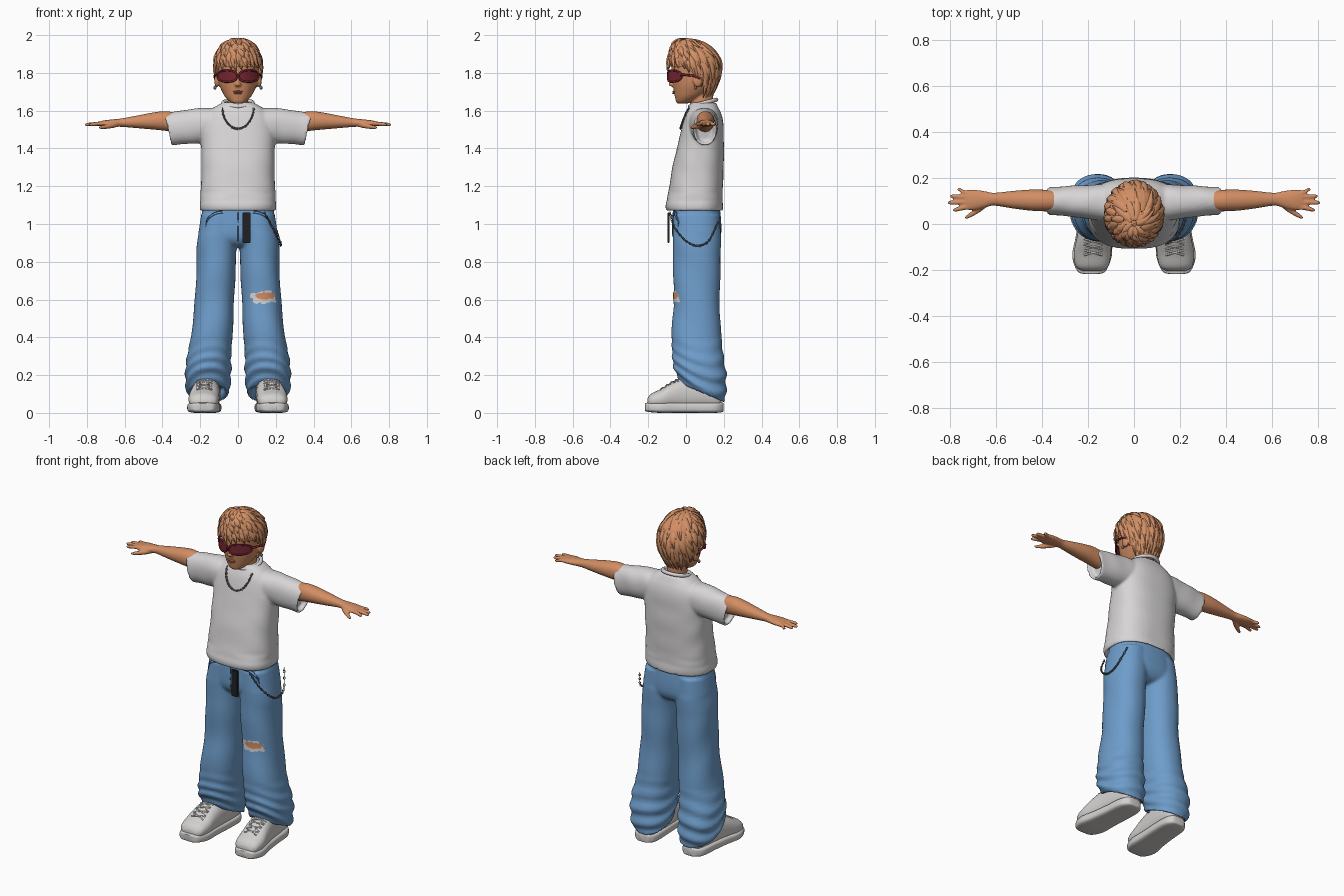
import bpy, bmesh, math, random
from math import sin, cos, pi
from mathutils import Vector
from mathutils.bvhtree import BVHTree

random.seed(4)
cube = bpy.data.objects.get("Cube")
if cube:
    bpy.data.objects.remove(cube, do_unlink=True)


def material(name, *rgb):
    m = bpy.data.materials.new(name)
    m.use_nodes = True
    col = [c ** 2.2 for c in rgb] + [1]
    m.diffuse_color = col
    m.node_tree.nodes["Principled BSDF"].inputs["Base Color"].default_value = col
    return m


skin = material("skin", .82, .55, .39)
hair = material("hair", .82, .56, .4)
lip = material("lips", .7, .42, .34)
denim = material("denim", .43, .61, .79)
dark_denim = material("dark denim", .26, .4, .56)
cotton = material("white cotton", .84, .83, .83)
leather = material("shoe white", .82, .81, .8)
red = material("dark red plastic", .47, .17, .21)
black = material("black webbing", .15, .15, .16)
metal = material("grey metal", .42, .42, .43)


def finish(name, bm, mat, mirror=False, voxel=0, subsurf=0):
    """Turn a bmesh into a smooth object with its modifiers."""
    bmesh.ops.recalc_face_normals(bm, faces=bm.faces)
    for f in bm.faces:
        f.smooth = True
    me = bpy.data.meshes.new(name)
    bm.to_mesh(me)
    bm.free()
    me.materials.append(mat)
    me.set_sharp_from_angle(angle=math.radians(50))
    ob = bpy.data.objects.new(name, me)
    bpy.context.collection.objects.link(ob)
    if mirror:
        ob.modifiers.new("mirror", "MIRROR").use_mirror_merge = False
    if voxel:
        r = ob.modifiers.new("blend", "REMESH")
        r.mode, r.voxel_size, r.use_smooth_shade = "VOXEL", voxel, True
        s = ob.modifiers.new("soften", "SMOOTH")
        s.factor, s.iterations = .5, 4
    if subsurf:
        ob.modifiers.new("subdivide", "SUBSURF").levels = subsurf
    return ob


def spline(rows, steps):
    out = []
    for i in range(len(rows) - 1):
        quad = [rows[max(i - 1, 0)], rows[i], rows[i + 1], rows[min(i + 2, len(rows) - 1)]]
        for k in range(steps):
            t = k / steps
            out.append([.5 * (2 * b + (c - a) * t + (2 * a - 5 * b + 4 * c - d) * t * t
                              + (3 * b - a - 3 * c + d) * t ** 3) for a, b, c, d in zip(*quad)])
    return out + [list(rows[-1])]


def skin_rings(bm, rings, cap=True):
    rings = [[bm.verts.new(p) for p in r] for r in rings]
    for a, b in zip(rings, rings[1:]):
        for j in range(len(a)):
            k = (j + 1) % len(a)
            bm.faces.new((a[j], a[k], b[k], b[j]))
    if cap:
        bm.faces.new(rings[0])
        bm.faces.new(rings[-1])


def loft(bm, axis, rows, power=2, n=32, steps=4, fold=None, shear=None):
    """Rows: position on axis, two centre coordinates, two radii."""
    rings = []
    for t, c1, c2, r1, r2 in spline(rows, steps):
        ring = []
        for j in range(n):
            a = 2 * pi * j / n
            f = 1 + (fold(t, a) if fold else 0)
            o1 = math.copysign(abs(cos(a)) ** (2 / power), cos(a)) * max(r1, .001) * f
            o2 = math.copysign(abs(sin(a)) ** (2 / power), sin(a)) * max(r2, .001) * f
            u, v, w = c1 + o1, c2 + o2, t + (shear(t) * o2 if shear else 0)
            ring.append({"X": (w, u, v), "Y": (u, w, v), "Z": (u, v, w)}[axis])
        rings.append(ring)
    skin_rings(bm, rings)


def sweep(bm, pts, r, n=8):
    """Round tube through points."""
    pts = [Vector(p) for p in pts]
    rings = []
    for i, p in enumerate(pts):
        q = (pts[min(i + 1, len(pts) - 1)] - pts[max(i - 1, 0)]).to_track_quat("Z", "Y")
        rings.append([p + q @ Vector((r * cos(2 * pi * j / n), r * sin(2 * pi * j / n), 0))
                      for j in range(n)])
    skin_rings(bm, rings)


def ball(bm, centre, size):
    vs = bmesh.ops.create_uvsphere(bm, u_segments=20, v_segments=12, radius=1)["verts"]
    bmesh.ops.scale(bm, vec=size, verts=vs)
    bmesh.ops.translate(bm, vec=centre, verts=vs)


def patch(name, cx, cz, rx, rz, depth, mat, jag=0, mirror=False):
    """Thin sheet in x and z laid over a surface given by depth(x, z)."""
    bm = bmesh.new()
    n, rings = 36, []
    ragged = [1 + random.uniform(-jag, jag) for _ in range(n)]
    for k in range(1, 6):
        ring = []
        for j in range(n):
            a, s = 2 * pi * j / n, k / 5 * ragged[j]
            x, z = cx + rx * s * cos(a), cz + rz * s * math.copysign(abs(sin(a)) ** .7, sin(a))
            ring.append((x, depth(x, z), z))
        rings.append(ring)
    skin_rings(bm, rings, cap=False)
    bm.verts.ensure_lookup_table()
    bm.faces.new(bm.verts[:n])
    return finish(name, bm, mat, mirror)


def tree_of(ob):
    bpy.context.view_layer.update()
    return BVHTree.FromObject(ob, bpy.context.evaluated_depsgraph_get())


def chain(name, pts, size=.0075):
    bm = bmesh.new()
    pts = [Vector(p) for p in pts]
    for i, (p, q) in enumerate(zip(pts, pts[1:])):
        rot = (q - p).to_track_quat("X", "Z")
        link = bmesh.new()
        loop = [(size * 1.1 * cos(a), size * .65 * sin(a), 0) if i % 2 else
                (size * 1.1 * cos(a), 0, size * .65 * sin(a))
                for a in (2 * pi * k / 10 for k in range(11))]
        sweep(bm, [(p + q) / 2 + rot @ Vector(c) for c in loop], .0023, 5)
        link.free()
    finish(name, bm, metal)


# Shirt: torso and sleeves blended into one skin
bm = bmesh.new()
loft(bm, "Z", [(1.1, 0, .045, .17, .12), (1.08, 0, .045, .185, .135), (1.068, 0, .045, .196, .147),
               (1.1, 0, .043, .203, .152), (1.16, 0, .05, .198, .144), (1.25, 0, .058, .194, .139),
               (1.35, 0, .07, .193, .131), (1.45, 0, .082, .195, .118), (1.53, 0, .09, .186, .108),
               (1.58, 0, .092, .166, .096), (1.615, 0, .092, .13, .08), (1.643, 0, .092, .082, .066)],
     2.5, 64, 5, lambda t, a: .008 * sin(t * 42 + 3 * sin(a)) * sin(a * 3) * (t < 1.5)
     + .012 * cos(t * 70 + 2 * sin(2 * a)) * max(0, 1 - abs(t - 1.13) / .08))
loft(bm, "X", [(.08, .092, 1.535, .08, .08), (.2, .096, 1.522, .075, .09), (.3, .1, 1.51, .064, .087),
               (.37, .1, 1.5, .062, .083), (.365, .1, 1.5, .05, .07), (.34, .1, 1.5, .045, .065)],
     2.2, 40, 5, lambda t, a: .025 * sin(t * 45 + 2 * cos(a)) * sin(a + 1), lambda t: .22)
shirt = finish("shirt", bm, cotton, True, .008)
bm = bmesh.new()
sweep(bm, [(.078 * sin(a), .09 - .07 * cos(a), 1.64 - .018 * cos(a))
           for a in (2 * pi * k / 40 for k in range(41))], .011)
finish("shirt_collar", bm, cotton)

# Jeans: hips and baggy legs with bunched cuffs
bm = bmesh.new()
loft(bm, "Z", [(1.11, 0, .055, .185, .122), (1.0, 0, .057, .198, .13), (.93, 0, .057, .2, .126),
               (.89, 0, .057, .13, .1), (.875, 0, .057, .05, .06)], 2.4, 48)


def leg_folds(t, a):
    low = max(0, min(1, (.42 - t) / .2))
    return (.016 * sin(t * 24 + 2 * sin(a) + a) * (t < .95)
            + .05 * low * sin(t * 85 + 2.2 * sin(a + .6) + 1.5 * cos(2 * a)))


loft(bm, "Z", [(1.05, .095, .056, .1, .122), (.9, .11, .057, .106, .128), (.8, .115, .057, .104, .126),
               (.6, .124, .057, .104, .121), (.4, .14, .055, .11, .132), (.25, .157, .07, .12, .14),
               (.16, .16, .08, .118, .13), (.105, .157, .092, .11, .113), (.11, .157, .092, .092, .095),
               (.15, .157, .092, .088, .09)],
     2.2, 64, 8, leg_folds, lambda t: -.6 * max(0, 1 - t / .35))
jeans = finish("jeans", bm, denim, True, .008)
jeans_tree, shirt_tree = tree_of(jeans), tree_of(shirt)


def front(tree, x, z, gap):
    p = tree.ray_cast(Vector((x, -1, z)), Vector((0, 1, 0)))[0]
    return (p.y if p else .05) - gap


# Pocket edges and fly seam
bm = bmesh.new()
for k in range(2):
    sweep(bm, [(x, front(jeans_tree, x, z, 0), z) for x, z in
               ((.08 + .09 * sin(a), 1.07 - .07 * (1 - cos(a)) - k * .012)
                for a in (pi / 2 * i / 9 for i in range(10)))], .0025, 6)
finish("pocket_edges", bm, dark_denim, True)
bm = bmesh.new()
sweep(bm, [(0, front(jeans_tree, 0, z, 0), z) for z in (1.06, 1.02, .98, .94, .91)], .0025, 6)
finish("fly_seam", bm, dark_denim)

# Torn left knee
patch("knee_tear_threads", .137, .612, .066, .033,
      lambda x, z: front(jeans_tree, x, z, .003), cotton, .22)
patch("knee_tear_skin", .143, .619, .05, .019,
      lambda x, z: front(jeans_tree, x, z, .006), skin, .15)

# Hanging belt strap
bm = bmesh.new()
v = bmesh.ops.create_cube(bm, size=1)["verts"]
bmesh.ops.scale(bm, vec=(.042, .012, .16), verts=v)
bmesh.ops.translate(bm, vec=(.045, -.093, .98), verts=v)
bmesh.ops.bevel(bm, geom=bm.edges[:], offset=.003, segments=2, affect="EDGES")
finish("belt_strap", bm, black)

# Chains
chain("hip_chain", spline([(.14, -.085, 1.06), (.185, -.06, .98), (.218, 0, .91), (.226, .06, .885),
                           (.222, .12, .91), (.19, .17, 1.01)], 7))
path = [(.083 * sin(a), 1.62 - .115 * cos(a)) for a in (1.5 * k / 17 for k in range(-17, 18))]
chain("necklace", [(x, front(shirt_tree, x, z, .005), z) for x, z in path])

# Arms with hands
bm = bmesh.new()
loft(bm, "X", [(.28, .1, 1.53, .045, .05), (.38, .102, 1.545, .047, .052), (.45, .104, 1.545, .046, .045),
               (.53, .106, 1.541, .038, .034), (.61, .108, 1.537, .028, .023), (.65, .107, 1.535, .036, .02),
               (.7, .105, 1.533, .045, .017), (.735, .105, 1.531, .043, .012)], 2.1)
for y0, y1, tip in ((.072, .062, .79), (.095, .093, .812), (.118, .121, .802), (.137, .15, .772)):
    loft(bm, "X", [(.69, y0, 1.533, .01, .01), (.74, y0, 1.531, .0115, .011),
                   (tip - .012, y1, 1.527, .009, .009), (tip, y1, 1.526, .003, .003)], 2, 12)
loft(bm, "X", [(.635, .095, 1.528, .014, .014), (.67, .067, 1.52, .015, .014),
               (.72, .036, 1.512, .011, .01), (.738, .027, 1.51, .004, .004)], 2, 12)
finish("arms", bm, skin, True, .005)

# Head with neck, nose and ears
bm = bmesh.new()
loft(bm, "Z", [(1.637, 0, -.02, .018, .02), (1.645, 0, -.012, .04, .04), (1.67, 0, .01, .066, .068),
               (1.7, 0, .03, .084, .094), (1.74, 0, .045, .1, .115), (1.8, 0, .05, .108, .127),
               (1.86, 0, .05, .11, .125), (1.92, 0, .05, .095, .105), (1.96, 0, .045, .05, .06)], 2.1)
loft(bm, "Z", [(1.58, 0, .088, .066, .062), (1.63, 0, .085, .055, .06), (1.75, 0, .085, .056, .06)])
loft(bm, "Z", [(1.728, 0, -.066, .012, .012), (1.737, 0, -.072, .017, .02), (1.76, 0, -.07, .01, .016),
               (1.8, 0, -.066, .008, .012)], 2, 16)
for s in (1, -1):
    ball(bm, (s * .112, .062, 1.762), (.014, .026, .038))
finish("head", bm, skin, voxel=.005)
bm = bmesh.new()
ball(bm, (0, -.062, 1.701), (.026, .011, .005))
ball(bm, (0, -.062, 1.692), (.021, .011, .005))
finish("lips", bm, lip)
bm = bmesh.new()
ball(bm, (.122, .05, 1.722), (.008, .008, .011))
finish("earrings", bm, metal, True)


# Wraparound sunglasses
def wrap(x, z):
    return -.096 + 6 * x * x


patch("lenses", .058, 1.783, .052, .031, wrap, red, 0, True)
bm = bmesh.new()
sweep(bm, [(x, wrap(x, 0), 1.783 + .031 * math.copysign(abs(sin(a)) ** .7, sin(a))) for x, a in
           ((.058 + .052 * cos(2 * pi * k / 32), 2 * pi * k / 32) for k in range(33))], .005)
sweep(bm, [(.108, -.03, 1.79), (.12, -.01, 1.79), (.125, .04, 1.785), (.122, .075, 1.77)], .006)
sweep(bm, [(0, -.097, 1.79), (.012, -.095, 1.79)], .005)
finish("glasses_frame", bm, red, True)

# Hair: cap plus rings of swirling locks
centre = Vector((0, .045, 1.84))


def scalp(az, s):
    e = max(0, min(1, (abs((az + pi) % (2 * pi) - pi) - 1.05) / 1.4))
    th = s * (1.62 + e * e * (3 - 2 * e))
    u = th - pi / 2
    r, h = (sin(th), cos(th)) if u < 0 else (1 - .3 * u * u, -u)
    return centre + Vector((.122 * r * sin(az), -.137 * r * cos(az) - .045 * max(0, h) ** 2, .14 * h))


bm = bmesh.new()
skin_rings(bm, [[scalp(2 * pi * j / 48, s / 16) for j in range(48)]
                for s in [.1] + list(range(1, 17))], cap=False)
finish("hair_cap", bm, hair)
bm = bmesh.new()
for s0, count, width in ((.03, 9, .022), (.16, 13, .026), (.32, 17, .026), (.48, 20, .026),
                         (.62, 23, .024), (.72, 25, .022)):
    for i in range(count):
        az0 = 2 * pi * (i + random.uniform(-.25, .25)) / count
        s1, twist = s0 + random.uniform(.32, .4), random.uniform(.1, .4) * (1.3 - s0)
        high = random.uniform(.009, .015)
        rings = []
        for k, wide in enumerate((.4, .85, 1, .85, .5, .04)):
            t = k / 5
            p = scalp(az0 + twist * t, s0 + (s1 - s0) * t)
            n = (p - centre).normalized()
            ahead = scalp(az0 + twist * (t + .1), s0 + (s1 - s0) * (t + .1)) - p
            side = ahead.cross(n).normalized() * width * wide
            lift = n * (high * (.35 + sin(pi * t * .8)) * .8 + .005 * t)
            rings.append([p - side + lift * .3, p + lift, p + side + lift * .3, p - n * .004 + lift * .5 * t])
        skin_rings(bm, rings)
finish("hair_locks", bm, hair, subsurf=1)

# Chunky sneakers
bm = bmesh.new()
loft(bm, "Y", [(-.205, .183, .055, .04, .02), (-.185, .183, .063, .07, .038), (-.13, .181, .073, .081, .055),
               (-.07, .175, .09, .077, .076), (0, .167, .1, .072, .09), (.1, .16, .1, .068, .085),
               (.17, .157, .085, .056, .065), (.188, .157, .08, .03, .04)], 2.3)
upper = finish("shoe_uppers", bm, leather, True)
bm = bmesh.new()
loft(bm, "Y", [(-.218, .185, .032, .03, .018), (-.205, .185, .03, .062, .024), (-.14, .183, .028, .086, .028),
               (-.05, .174, .028, .079, .028), (.05, .165, .028, .075, .028), (.15, .16, .028, .07, .028),
               (.19, .158, .03, .045, .026), (.198, .158, .03, .025, .02)], 4, 40)
finish("shoe_soles", bm, leather, True)
shoe_tree = tree_of(upper)
bm = bmesh.new()
for y in (-.125, -.1, -.075, -.05):
    for tilt in (.25, -.25):
        pts = [(.178 + d, y + tilt * d) for d in (-.04, -.025, -.01, .01, .025, .04)]
        sweep(bm, [shoe_tree.ray_cast(Vector((x, v, 1)), Vector((0, 0, -1)))[0] for x, v in pts], .005, 6)
finish("shoe_laces", bm, leather, True)
